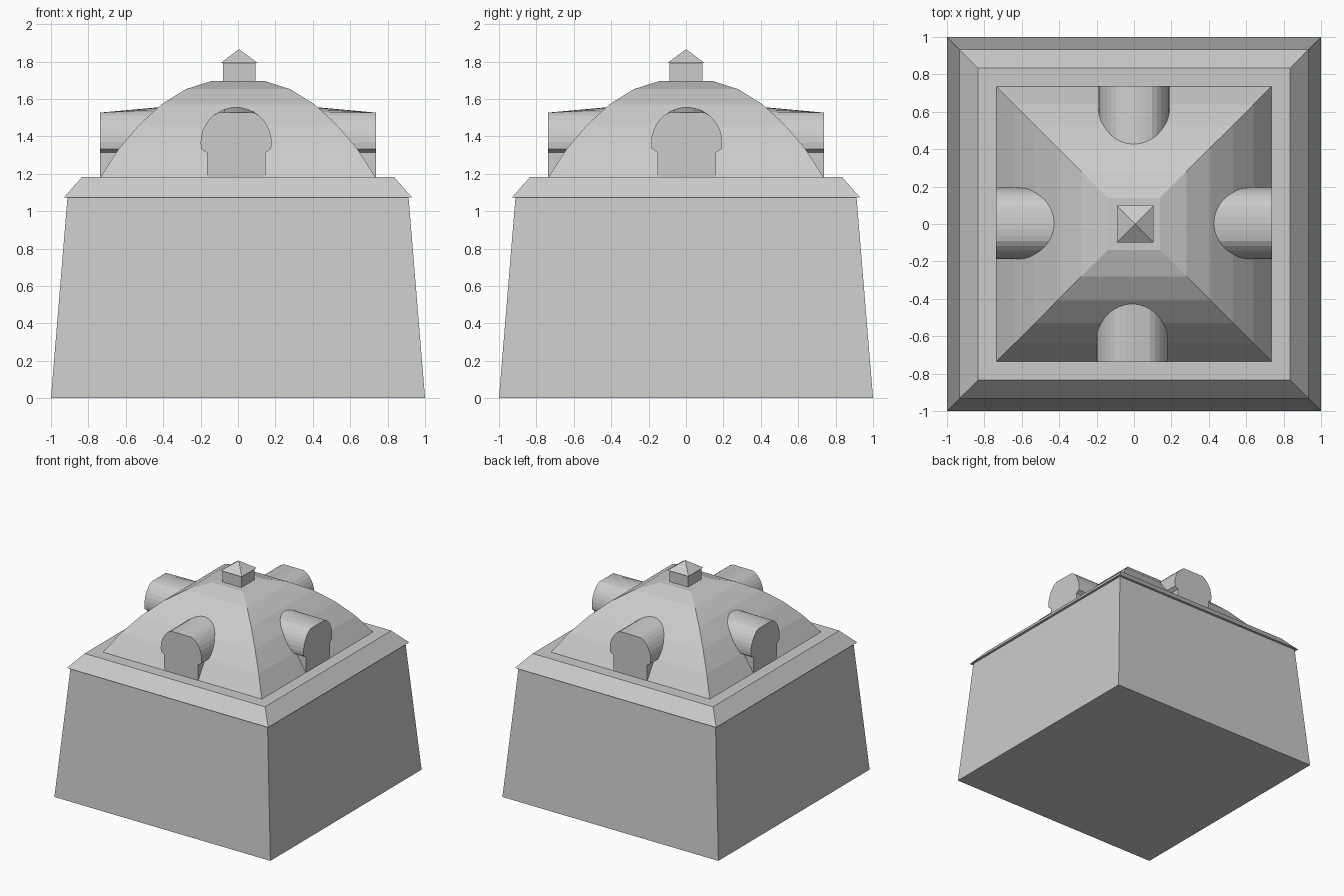
import bpy, bmesh
from math import sin, cos, radians
from mathutils import Matrix

if "Cube" in bpy.data.objects:
    bpy.data.objects.remove(bpy.data.objects["Cube"])


def loft(name, rings, matrix=None):
    """Closed solid skinned through rings of equal point count."""
    bm = bmesh.new()
    loops = [[bm.verts.new(p) for p in ring] for ring in rings]
    n = len(loops[0])
    for a, b in zip(loops, loops[1:]):
        for i in range(n):
            j = (i + 1) % n
            bm.faces.new((a[i], a[j], b[j], b[i]))
    bm.faces.new(loops[0][::-1])
    bm.faces.new(loops[-1])
    if matrix:
        bm.transform(matrix)
    bmesh.ops.recalc_face_normals(bm, faces=bm.faces)
    mesh = bpy.data.meshes.new(name)
    bm.to_mesh(mesh)
    bm.free()
    obj = bpy.data.objects.new(name, mesh)
    bpy.context.collection.objects.link(obj)
    return obj


def square_stack(name, profile, cx=0.0, cy=0.0):
    """Square tower from (half width, height) pairs."""
    corners = ((-1, -1), (1, -1), (1, 1), (-1, 1))
    return loft(name, [[(cx + x * h, cy + y * h, z) for x, y in corners]
                       for h, z in profile])


# Tapered walls, overhanging cornice and four-sided dome
square_stack("walls", [(1.0, 0), (0.912, 1.072)])
square_stack("cornice", [(0.932, 1.072), (0.835, 1.182)])
square_stack("dome_roof", [(0.737, 1.18), (0.64, 1.33), (0.53, 1.46),
                           (0.41, 1.571), (0.28, 1.652), (0.14, 1.697)])

# Small lantern with pyramid cap
square_stack("lantern", [(0.087, 1.69), (0.087, 1.795)], 0.006)
square_stack("lantern_cap", [(0.098, 1.793), (0.0015, 1.865)], 0.006)

# Keyhole dormers: round head on a narrower stem, the front crown cut flat
R, CZ, FRONT_TOP = 0.19, 1.366, 1.527
outline = [(-0.157, 1.175), (0.157, 1.175), (0.157, 1.313)]
outline += [(R * cos(radians(a)), CZ + R * sin(radians(a)))
            for a in [-10 + 200 * i / 20 for i in range(21)]]
outline += [(-0.157, 1.313)]
front_ring = [(x, -0.737, min(z, FRONT_TOP)) for x, z in outline]
back_ring = [(x, -0.42, z) for x, z in outline]

for side, angle, shift in (("front", 0, (-0.01, 0, 0)), ("right", 90, (0, 0.004, 0)),
                           ("back", 180, (0, 0, 0)), ("left", 270, (0, 0.004, 0))):
    loft("dormer_" + side, [front_ring, back_ring],
         Matrix.Translation(shift) @ Matrix.Rotation(radians(angle), 4, 'Z'))
